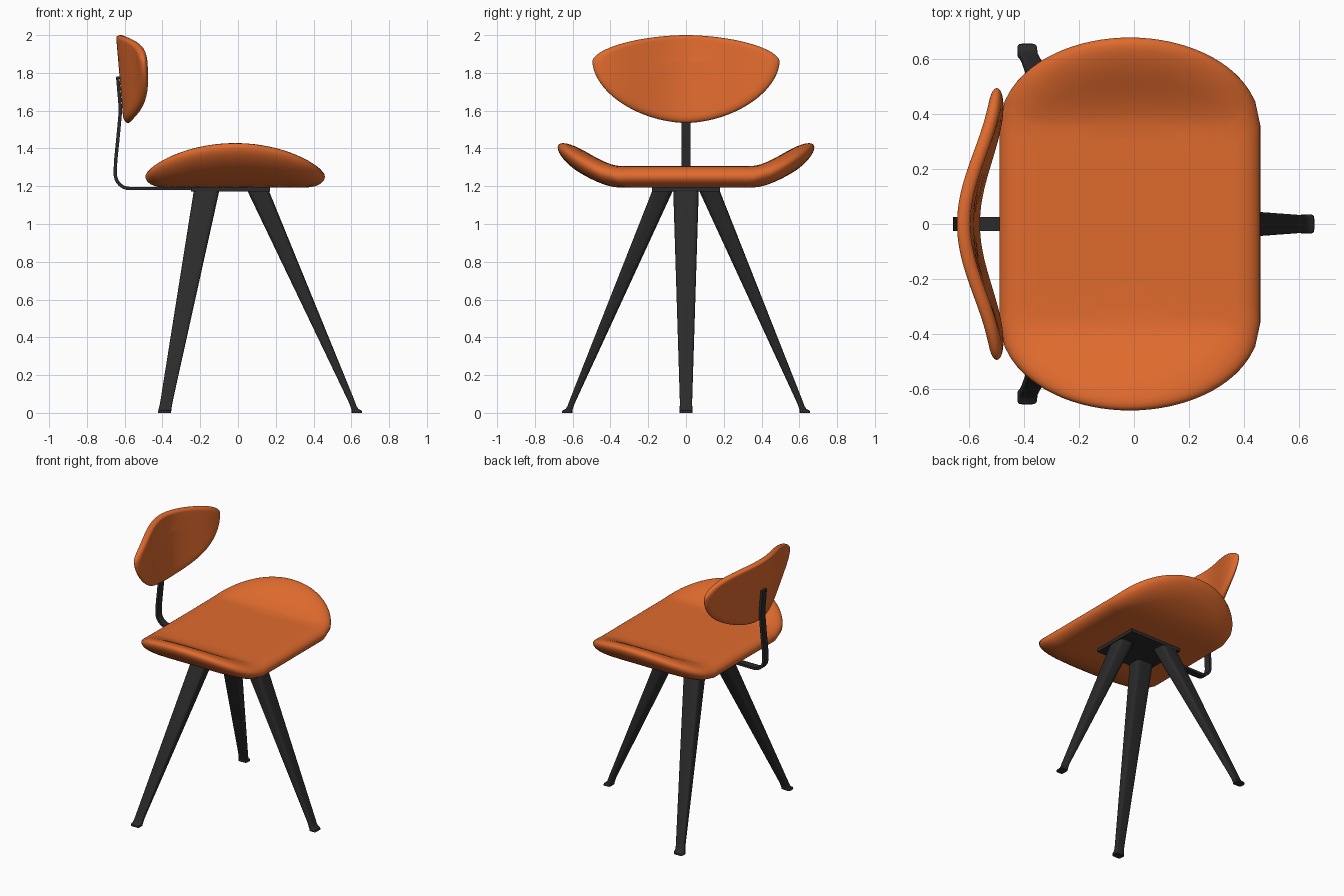
import bpy, bmesh, math
from mathutils import Vector

if "Cube" in bpy.data.objects:
    bpy.data.objects.remove(bpy.data.objects["Cube"])


def material(name, color):
    m = bpy.data.materials.new(name)
    m.diffuse_color = (*color, 1)
    m.use_nodes = True
    m.node_tree.nodes["Principled BSDF"].inputs["Base Color"].default_value = m.diffuse_color
    return m


ORANGE = material("orange upholstery", (0.74, 0.145, 0.027))
BLACK = material("dark metal", (0.024, 0.024, 0.025))


def loft(name, rings, mat, angle=40):
    """Skin closed rings of points and cap both ends."""
    bm = bmesh.new()
    vs = [[bm.verts.new(p) for p in ring] for ring in rings]
    n = len(vs[0])
    for a, b in zip(vs, vs[1:]):
        for i in range(n):
            j = (i + 1) % n
            bm.faces.new((a[i], a[j], b[j], b[i]))
    bm.faces.new(vs[0])
    bm.faces.new(vs[-1])
    bmesh.ops.recalc_face_normals(bm, faces=bm.faces)
    me = bpy.data.meshes.new(name)
    bm.to_mesh(me)
    bm.free()
    me.materials.append(mat)
    ob = bpy.data.objects.new(name, me)
    bpy.context.collection.objects.link(ob)
    bpy.ops.object.select_all(action='DESELECT')
    ob.select_set(True)
    bpy.context.view_layer.objects.active = ob
    bpy.ops.object.shade_smooth_by_angle(angle=math.radians(angle))
    return ob


def spow(v, p):
    return math.copysign(abs(v) ** p, v)


def pad(name, outline, place, half, edge):
    """Cushion: scaled copies of an outline, rounded at the rim, bent by place()."""
    prof = [(r * (1 - edge), 1.0) for r in (0.02, 0.2, 0.4, 0.55, 0.7, 0.8, 0.9)]
    for k in range(9):
        a = math.pi / 2 * k / 8
        prof.append((1 - edge + edge * math.sin(a), math.cos(a)))
    prof += [(r, -t) for r, t in reversed(prof[:-1])]
    n = 96
    shape = [outline(2 * math.pi * i / n) for i in range(n)]
    rings = [[place(r * a, r * b, t * half) for a, b in shape] for r, t in prof]
    return loft(name, rings, ORANGE, 60)


# Seat: straight-sided oval whose two ends curl up
def seat_outline(a):
    c, s = math.cos(a), math.sin(a)
    # even split between the straight sides and the elliptical ends
    if abs(s) < 0.5:
        y = 0.36 * s / 0.5
        return math.copysign(0.475, c), y
    b = (abs(s) - 0.5) / 0.5
    ang = math.acos(max(-1, min(1, c / math.cos(math.pi / 6))))
    return 0.475 * math.cos(ang), math.copysign(0.36 + 0.315 * math.sin(ang), s)


def seat_place(x, y, t):
    d = max(0, abs(y) - 0.36)
    slope = math.copysign(1.44 * d ** 0.5, y)
    nrm = Vector((0, -slope, 1)).normalized()
    return Vector((x - 0.015, y, 1.25 + 0.96 * d ** 1.5)) + nrm * t


pad("seat", seat_outline, seat_place, 0.056, 0.2)


# Backrest: wide half-oval wrapping forward at both ends
def back_outline(a):
    c, s = spow(math.cos(a), 1.1), spow(math.sin(a), 1.1)
    return 0.495 * c, (0.14 if s > 0 else 0.325) * s


def back_place(y, dz, t):
    z = 1.86 + dz
    x = -0.622 + 0.086 * (2 - z) + 0.055 * (1 - math.cos(2 * math.pi * y))
    nrm = Vector((1, -0.11 * math.pi * math.sin(2 * math.pi * y), 0)).normalized()
    return Vector((x, y, z)) + nrm * t


pad("backrest", back_outline, back_place, 0.024, 0.12)

# Support bar: flat strip from under the seat, round the bend and up the back
path = [(-0.1, 1.188), (-0.575, 1.188)]
for k in range(1, 9):
    a = math.pi / 2 * k / 8
    path.append((-0.575 - 0.075 * math.sin(a), 1.268 - 0.08 * math.cos(a)))
path += [(-0.648, 1.33), (-0.635, 1.46), (-0.624, 1.58), (-0.624, 1.63), (-0.637, 1.78)]
rings = []
for i, p in enumerate(path):
    q0, q1 = path[max(i - 1, 0)], path[min(i + 1, len(path) - 1)]
    d = Vector((q1[0] - q0[0], 0, q1[1] - q0[1])).normalized()
    nrm = Vector((-d.z, 0, d.x)) * 0.009
    c = Vector((p[0], 0, p[1]))
    w = Vector((0, 0.025, 0))
    rings.append([c + nrm + w, c + nrm - w, c - nrm - w, c - nrm + w])
loft("backrest_support", rings, BLACK)

# Mounting plate under the seat
loft("mounting_plate", [[(x, y, z) for x, y in
     ((-0.25, -0.18), (0.17, -0.18), (0.17, 0.18), (-0.25, 0.18))]
     for z in (1.172, 1.197)], BLACK)


# Legs: tapered rounded sections ending in a small outward toe
def leg(name, top_in, top_out, place):
    # height, inner, outer, half width
    sections = [(1.185, top_in, top_out, 0.068), (0.07, 0.580, 0.615, 0.033),
                (0.04, 0.593, 0.626, 0.033), (0.022, 0.599, 0.636, 0.034),
                (0.012, 0.602, 0.655, 0.035), (0.0, 0.602, 0.657, 0.035)]
    rings = []
    for z, u0, u1, hw in sections:
        ring = []
        for i in range(24):
            a = 2 * math.pi * (i + 0.5) / 24
            u = (u0 + u1) / 2 + (u1 - u0) / 2 * spow(math.cos(a), 0.4)
            ring.append(place(u, hw * spow(math.sin(a), 0.4), z))
        rings.append(ring)
    loft(name, rings, BLACK)


leg("front_leg", 0.045, 0.16, lambda u, v, z: (u, v, z))
for side, label in ((1, "left"), (-1, "right")):
    leg("rear_leg_" + label, 0.065, 0.175,
        lambda u, v, z: (-0.39 + 0.19 * z + v, side * u, z))
